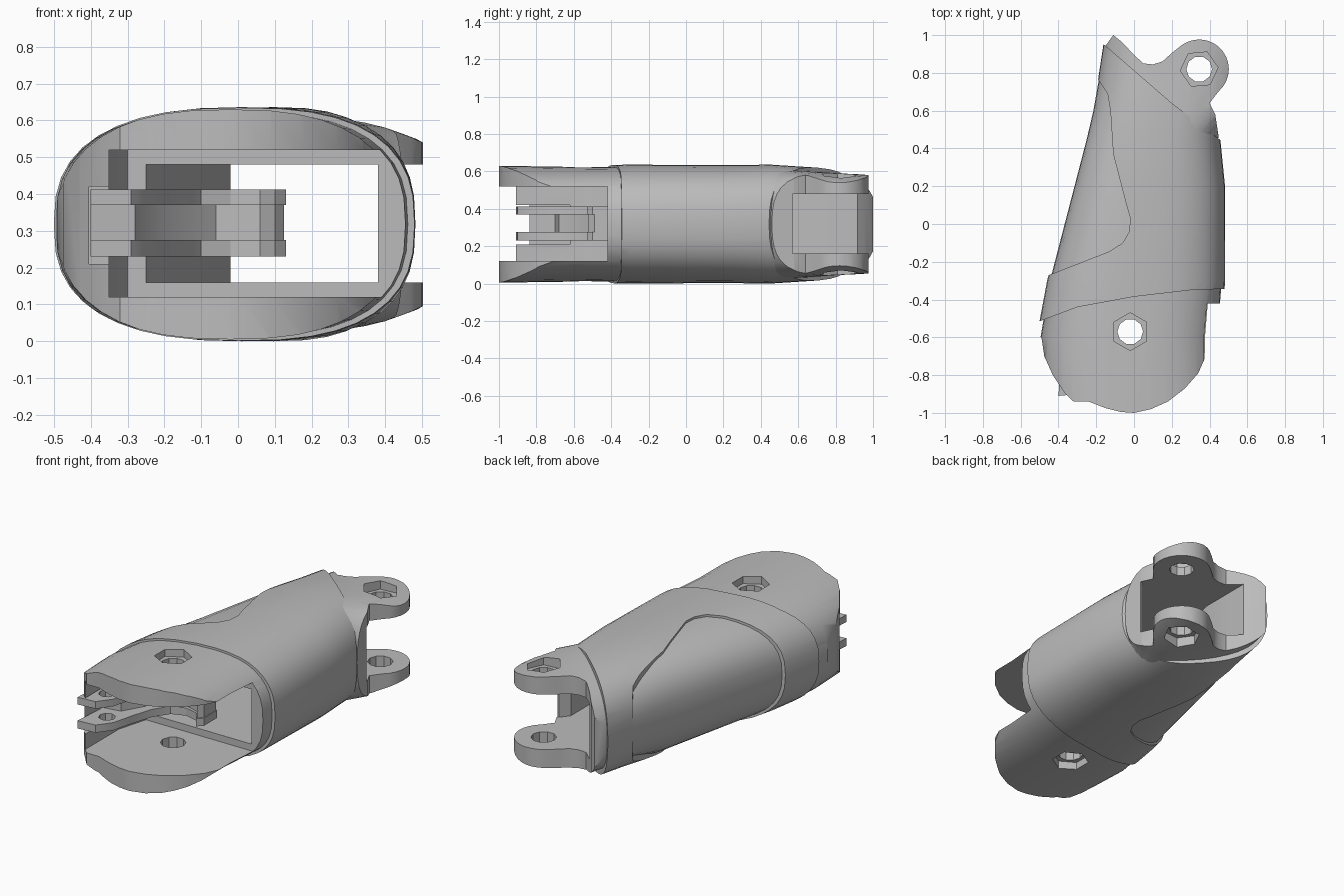
import bpy, bmesh, math
from mathutils import Matrix

cube = bpy.data.objects.get("Cube")
if cube:
    bpy.data.objects.remove(cube, do_unlink=True)

grey = bpy.data.materials.new("plain grey")
grey.use_nodes = True
grey.diffuse_color = (0.5, 0.5, 0.5, 1)
grey.node_tree.nodes["Principled BSDF"].inputs["Base Color"].default_value = (0.5, 0.5, 0.5, 1)


def finish(name, bm):
    bmesh.ops.recalc_face_normals(bm, faces=bm.faces)
    mesh = bpy.data.meshes.new(name)
    bm.to_mesh(mesh)
    bm.free()
    mesh.materials.append(grey)
    ob = bpy.data.objects.new(name, mesh)
    bpy.context.collection.objects.link(ob)
    return ob


def prism(name, outline, z0, z1):
    """Vertical extrusion of a plan outline."""
    bm = bmesh.new()
    low = [bm.verts.new((x, y, z0)) for x, y in outline]
    high = [bm.verts.new((x, y, z1)) for x, y in outline]
    n = len(outline)
    bm.faces.new(low[::-1])
    bm.faces.new(high)
    for i in range(n):
        j = (i + 1) % n
        bm.faces.new((low[i], low[j], high[j], high[i]))
    return finish(name, bm)


def box(name, x0, x1, y0, y1, z0, z1):
    return prism(name, [(x0, y0), (x1, y0), (x1, y1), (x0, y1)], z0, z1)


def arc(cx, cy, r, a0, a1, n):
    steps = [math.radians(a0 + (a1 - a0) * i / n) for i in range(n + 1)]
    return [(cx + r * math.cos(a), cy + r * math.sin(a)) for a in steps]


def polygon(name, centre, r, sides, z0, z1, turn=0):
    return prism(name, arc(*centre, r, turn, turn + 360, sides)[:-1], z0, z1)


def loft(name, sections, power=2.6, count=40):
    """Skin of rounded cross-sections (y, left x, right x, bottom, top)."""
    bm = bmesh.new()
    rings = []
    for y, xl, xr, z0, z1 in sections:
        ring = []
        for i in range(count):
            a = math.tau * i / count
            c, s = math.cos(a), math.sin(a)
            u = math.copysign(abs(c) ** (2 / power), c)
            v = math.copysign(abs(s) ** (2 / power), s)
            ring.append(bm.verts.new(((xl + xr) / 2 + u * (xr - xl) / 2, y,
                                      (z0 + z1) / 2 + v * (z1 - z0) / 2)))
        rings.append(ring)
    for a, b in zip(rings, rings[1:]):
        for i in range(count):
            j = (i + 1) % count
            bm.faces.new((a[i], a[j], b[j], b[i]))
    bm.faces.new(rings[0])
    bm.faces.new(rings[-1])
    return finish(name, bm)


def cut(ob, cutter, operation='DIFFERENCE'):
    """Apply a boolean and discard its cutter."""
    bpy.ops.object.select_all(action='DESELECT')
    bpy.context.view_layer.objects.active = ob
    ob.select_set(True)
    mod = ob.modifiers.new("cut", 'BOOLEAN')
    mod.operation, mod.solver, mod.object = operation, 'EXACT', cutter
    bpy.ops.object.modifier_apply(modifier=mod.name)
    bpy.data.objects.remove(cutter, do_unlink=True)


HINGE, KNUCKLE = (-0.02, -0.57), (0.345, 0.82)

# Inner body: rounded loft trimmed to the plan outline with rear lugs
body = loft("inner_body", [
    (-1.02, -.47, .43, .005, .63), (-.6, -.495, .44, .01, .624),
    (-.3, -.445, .465, .013, .622), (.45, -.25, .44, .013, .622),
    (.6, -.215, .58, .03, .605), (.8, -.18, .62, .045, .59),
    (1.02, -.14, .62, .055, .58)])
outline = [(-.6, -.58), (-.49, -.6), (-.475, -.7), (-.43, -.8), (-.37, -.89),
           (-.32, -.94), (-.24, -.94), (-.15, -.975), (-.07, -.995), (0, -1),
           (.09, -.98), (.18, -.94), (.27, -.87), (.34, -.79), (.38, -.7),
           (.4, -.6), (.41, -.42), (.6, -.42), (.6, .42), (.45, .45), (.43, .58),
           (.4, .64)]
outline += arc(*KNUCKLE, .157, -50, 125, 14)
outline += [(.2, .905), (.15, .86), (.1, .845), (.05, .85), (0, .895),
            (-.06, .96), (-.11, 1), (-.16, .93), (-.6, .9)]
cut(body, prism("trim", outline, -1, 2), 'INTERSECT')

# Outer sleeve: slightly larger loft with a leaf-shaped gap on one side
sleeve = loft("outer_sleeve", [
    (-.62, -.52, .465, .005, .63), (-.3, -.46, .482, 0, .636),
    (.2, -.33, .482, .003, .633), (.45, -.265, .457, 0, .636),
    (.7, -.2, .44, .016, .62), (.95, -.162, .42, .04, .597),
    (1.1, -.14, .42, .05, .585)])
edge = [(-.7, -.56), (-.5, -.515), (-.3, -.44), (0, -.385), (.3, -.35), (.7, -.335),
        (.7, .25), (.45, .45), (.2, .64), (-.14, .935), (-.3, 1.06), (-.3, .88),
        (-.2, .78), (-.14, .69), (-.125, .6), (-.11, .37), (-.04, .1), (-.02, .03),
        (-.025, -.04), (-.06, -.1), (-.13, -.145), (-.45, -.27), (-.7, -.35)]
cut(sleeve, prism("trim", edge, -1, 2), 'INTERSECT')

# Hollow both shells: long channel, wide front mouth, side notch
channel = [(-.29, -.6), (.38, -.6), (.38, .52), (.42, .57), (.9, .57), (.9, 1.3),
           (-.02, 1.3), (-.02, .6)]
mouth = [(-.35, -1.3), (.9, -1.3), (.9, -.42), (-.3, -.42), (-.35, -.6)]
for shell in (body, sleeve):
    cut(shell, prism("channel", channel, .16, .48))
    cut(shell, prism("mouth", mouth, .12, .52))
cut(body, box("notch", -.405, -.3, -1.2, -.62, .21, .42))

# Pin holes with hexagonal seats
for centre, top, bottom, turn in ((HINGE, .58, .055, 30), (KNUCKLE, .535, .1, 5)):
    cut(body, polygon("bore", centre, .068, 10, -1, 2))
    cut(body, polygon("seat", centre, .1, 6, top, 2, turn))
    cut(body, polygon("seat", centre, .1, 6, -1, bottom, turn))

# Forked inner bracket: two prongs joined by a set-back web
prong = [(-.4, -.91), (-.29, -.9), (-.23, -.82), (-.2, -.7), (-.16, -.57),
         (-.1, -.48), (-.02, -.45), (.06, -.47), (.1, -.53), (.13, -.5),
         (.13, -.38), (.08, -.34), (-.36, -.34)]
web = [(-.4, -.7), (-.28, -.68), (-.2, -.54), (-.06, -.42), (.06, -.455),
       (.1, -.52), (.125, -.49), (.125, -.38), (.08, -.345), (-.36, -.345)]
parts = [body, sleeve, prism("bracket_web", web, .27, .375)]
for name, z0, z1 in (("lower_prong", .23, .275), ("upper_prong", .37, .412)):
    ob = prism(name, prong, z0, z1)
    cut(ob, polygon("bore", (-.3, -.78), .045, 8, 0, 1))
    parts.append(ob)

# Smooth shading with sharp edges kept
bpy.ops.object.select_all(action='DESELECT')
for ob in parts:
    ob.select_set(True)
bpy.context.view_layer.objects.active = body
bpy.ops.object.shade_smooth_by_angle(angle=math.radians(30))
